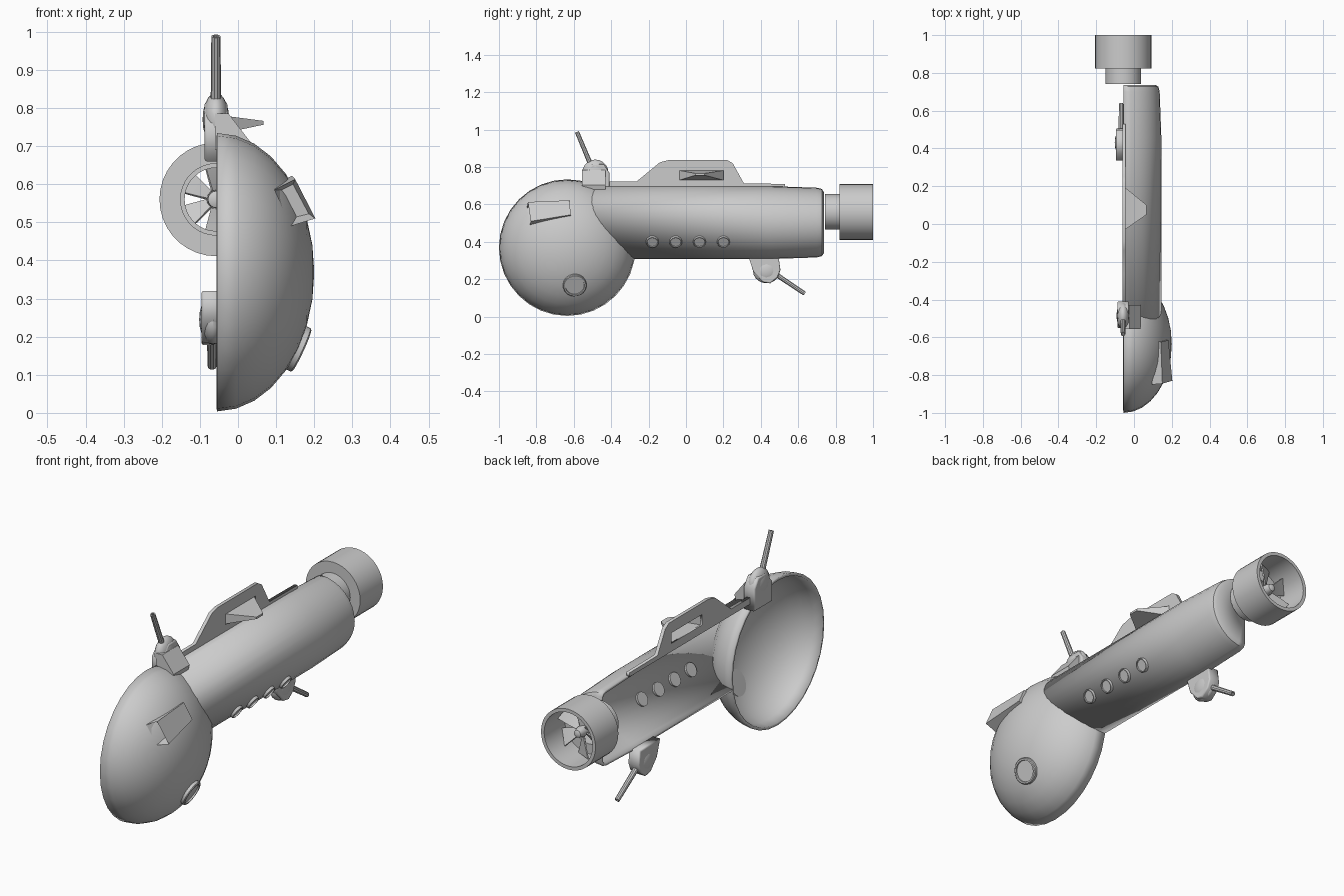
import bpy, bmesh
from math import pi, sin, cos, sqrt, radians
from mathutils import Vector, Matrix

if "Cube" in bpy.data.objects:
    bpy.data.objects.remove(bpy.data.objects["Cube"])

CX = -0.055                                   # cut plane of the half hull
HC, HR = Vector((CX, -0.635, 0.369)), Vector((0.255, 0.365, 0.365))


def finish(name, bm, smooth=30):
    bmesh.ops.remove_doubles(bm, verts=bm.verts, dist=1e-5)
    bmesh.ops.recalc_face_normals(bm, faces=bm.faces)
    me = bpy.data.meshes.new(name)
    bm.to_mesh(me)
    bm.free()
    ob = bpy.data.objects.new(name, me)
    bpy.context.collection.objects.link(ob)
    bpy.ops.object.select_all(action='DESELECT')
    ob.select_set(True)
    bpy.context.view_layer.objects.active = ob
    bpy.ops.object.shade_smooth_by_angle(angle=radians(smooth))
    return ob


def grid(name, rows, loop=False):
    bm = bmesh.new()
    vs = [[bm.verts.new(p) for p in r] for r in rows]
    n = len(rows[0])
    for a, b in zip(vs, vs[1:]):
        for i in range(n if loop else n - 1):
            j = (i + 1) % n
            bm.faces.new((a[i], a[j], b[j], b[i]))
    return finish(name, bm, 35)


def lathe(name, prof, origin, axis, n=32):
    q = Vector((0, 0, 1)).rotation_difference(Vector(axis))
    rows = [[Vector(origin) + q @ Vector((r * cos(2 * pi * i / n), r * sin(2 * pi * i / n), h))
             for i in range(n)] for r, h in prof]
    return grid(name, rows, True)


def shell(ob, t):
    # thickness towards the inside of the hull
    face = max(ob.data.polygons, key=lambda f: f.center.x)
    m = ob.modifiers.new("thickness", 'SOLIDIFY')
    m.thickness = t
    m.offset = -1 if face.normal.x > 0 else 1


def plate(name, outline, x0, x1, bevel=0, hole=None):
    # (y, z) outline extruded along x, with an optional hole
    cu = bpy.data.curves.new(name, 'CURVE')
    cu.dimensions, cu.fill_mode = '2D', 'BOTH'
    cu.extrude = (x1 - x0) / 2 - bevel
    for pts in [outline] + ([hole] if hole else []):
        s = cu.splines.new('POLY')
        s.points.add(len(pts) - 1)
        for p, c in zip(s.points, pts):
            p.co = (*c, 0, 1)
        s.use_cyclic_u = True
    cu.bevel_depth, cu.bevel_resolution, cu.offset = bevel, 1, -bevel
    ob = bpy.data.objects.new(name, cu)
    bpy.context.collection.objects.link(ob)
    ob.rotation_euler = (pi / 2, 0, pi / 2)
    ob.location.x = (x0 + x1) / 2
    bpy.ops.object.select_all(action='DESELECT')
    ob.select_set(True)
    bpy.context.view_layer.objects.active = ob
    bpy.ops.object.convert(target='MESH')


def ellipsoid(name, c, r):
    bm = bmesh.new()
    bmesh.ops.create_uvsphere(bm, u_segments=16, v_segments=10, radius=1)
    bmesh.ops.transform(bm, matrix=Matrix.Translation(c) @ Matrix.Diagonal((*r, 1)), verts=bm.verts)
    return finish(name, bm, 40)


# bulbous nose: hollow half ellipsoid
rows = []
for k in range(9):
    t = pi / 2 * k / 8
    rows.append([HC + Vector((HR.x * sin(t), HR.y * cos(t) * cos(2 * pi * i / 32),
                              HR.z * cos(t) * sin(2 * pi * i / 32))) for i in range(32)])
shell(grid("nose_shell", rows, True), 0.014)

# tube body: hollow half cylinder that starts on the nose surface, with closed tail
N, rows = 16, [[] for _ in range(6)]
for i in range(N + 1):
    a = -pi / 2 + pi * i / N
    dx, z = cos(a), sin(a)
    q = 1 - (0.2 * dx / HR.x) ** 2 - ((0.503 + 0.195 * z - HC.z) / HR.z) ** 2
    y0 = HC.y + HR.y * 0.98 * sqrt(max(q, 0.0))
    for row, (y, r) in zip(rows, [(y0, 1), (0.45, 1), (0.7, 0.955), (0.727, 0.92), (0.737, 0.84), (0.737, 0)]):
        row.append((CX + 0.2 * r * dx, y, 0.503 + 0.195 * r * z))
shell(grid("tube_body", rows), 0.012)

# portholes with raised rims
def porthole(name, p, nrm, r):
    lathe(name, [(0, -0.022), (r, -0.022), (r, 0.008), (r * 0.94, 0.012), (r * 0.82, 0.012),
                 (r * 0.8, 0.005), (0, 0.005)], p, Vector(nrm).normalized(), 20)


for i, y in enumerate((-0.18, -0.055, 0.072, 0.2)):
    porthole(f"side_porthole_{i}", (CX + 0.17, y, 0.402), (0.17, 0, -0.1), 0.034)
dy, dz = 0.04, -0.2
dx = HR.x * sqrt(1 - (dy / HR.y) ** 2 - (dz / HR.z) ** 2)
porthole("nose_porthole", HC + Vector((dx, dy, dz)),
         (dx / HR.x ** 2, dy / HR.y ** 2, dz / HR.z ** 2), 0.063)

# dorsal fin plate with a slot, and the hollow winglet growing from it
slot = [(-0.035, 0.73), (0.2, 0.73), (0.2, 0.782), (-0.035, 0.782)]
plate("dorsal_fin", [(-0.5, 0.69), (0.53, 0.69), (0.53, 0.71), (0.31, 0.712), (0.25, 0.82),
                     (0.22, 0.838), (-0.09, 0.838), (-0.14, 0.825), (-0.265, 0.722), (-0.5, 0.722)],
      -0.062, -0.045, hole=slot)
tip = [(0.05, 0.756), (0.1, 0.756), (0.1, 0.766), (0.05, 0.766)]
w = grid("winglet", [[(x, y, z) for y, z in sec] for x, sec in ((-0.055, slot), (0.067, tip), )] +
         [[(0.067, 0.075, 0.761)] * 4], True)

# light housing on the nose with recessed front
bm = bmesh.new()
f = [bm.verts.new(p) for p in ((0.095, -0.85, 0.585), (0.15, -0.845, 0.613), (0.203, -0.83, 0.51), (0.138, -0.835, 0.49))]
b = [bm.verts.new(p) for p in ((0.115, -0.62, 0.61), (0.142, -0.625, 0.622), (0.182, -0.615, 0.545), (0.155, -0.615, 0.535))]
front = bm.faces.new(f)
bm.faces.new(b[::-1])
for i in range(4):
    bm.faces.new((f[i], b[i], b[(i + 1) % 4], f[(i + 1) % 4]))
bmesh.ops.recalc_face_normals(bm, faces=bm.faces)
bmesh.ops.inset_region(bm, faces=[front], thickness=0.019)
bmesh.ops.translate(bm, verts=front.verts, vec=(0, 0.05, 0.005))
finish("nose_light_housing", bm, 20)


# gun pods: flat rounded body, bulging ellipsoid and barrel
def gun(name, outline, c, r, p0, p1):
    plate(name + "_mount", outline, c[0] - 0.03, c[0] + 0.03, 0.006)
    ellipsoid(name + "_pod", c, r)
    p0, p1 = Vector(p0), Vector(p1)
    L = (p1 - p0).length
    lathe(name + "_barrel", [(0, 0), (0.014, 0), (0.012, L), (0.007, L), (0.007, L - 0.03), (0, L - 0.03)],
          p0, (p1 - p0).normalized(), 10)


gun("upper_gun", [(-0.55, 0.66), (-0.41, 0.66), (-0.41, 0.77), (-0.44, 0.815), (-0.5, 0.815), (-0.55, 0.76)],
    (-0.058, -0.485, 0.77), (0.035, 0.07, 0.07), (-0.058, -0.5, 0.79), (-0.058, -0.583, 0.988))
gun("lower_gun", [(0.335, 0.32), (0.36, 0.24), (0.41, 0.185), (0.45, 0.178), (0.49, 0.21), (0.505, 0.25), (0.495, 0.32)],
    (-0.066, 0.43, 0.245), (0.036, 0.072, 0.066), (-0.068, 0.46, 0.24), (-0.068, 0.635, 0.123))

# sloped saddle that seats the upper gun on the nose
sec = [(-0.06, 0.69), (-0.06, 0.785), (-0.025, 0.785), (0.037, 0.705), (0.03, 0.68)]
grid("upper_gun_saddle", [[(-0.02, y, 0.71)] * 5 if e else [(x, y, z) for x, z in sec]
                          for y, e in ((-0.555, 1), (-0.555, 0), (-0.43, 0), (-0.43, 1))], True)

# propeller duct: narrow throat and wide shroud
PO = (-0.057, 0, 0.56)
lathe("propeller_duct", [(0.083, 0.742), (0.095, 0.742), (0.095, 0.822), (0.149, 0.822), (0.149, 1), (0.132, 1),
                         (0.132, 0.84), (0.083, 0.84), (0.083, 0.742)], PO, (0, 1, 0), 36)
lathe("propeller_hub", [(0, 0.79), (0.022, 0.8), (0.026, 0.9), (0.018, 0.93), (0, 0.94)], PO, (0, 1, 0), 16)

# twisted propeller blades
for k in range(6):
    rot = Matrix.Rotation(2 * pi * k / 6, 3, 'Y')
    rows = []
    for r, wd, tw in ((0.015, 0.016, 55), (0.07, 0.03, 35), (0.126, 0.042, 25)):
        t = radians(tw)
        rows.append([Vector(PO) + rot @ Vector((s * wd * cos(t) - h * sin(t), 0.88 + s * wd * sin(t) + h * cos(t), r))
                     for s, h in ((-1, -0.003), (1, -0.003), (1, 0.003), (-1, 0.003))])
    mid = sum(rows[-1], Vector()) / 4
    grid(f"propeller_blade_{k}", rows + [[mid] * 4], True)
